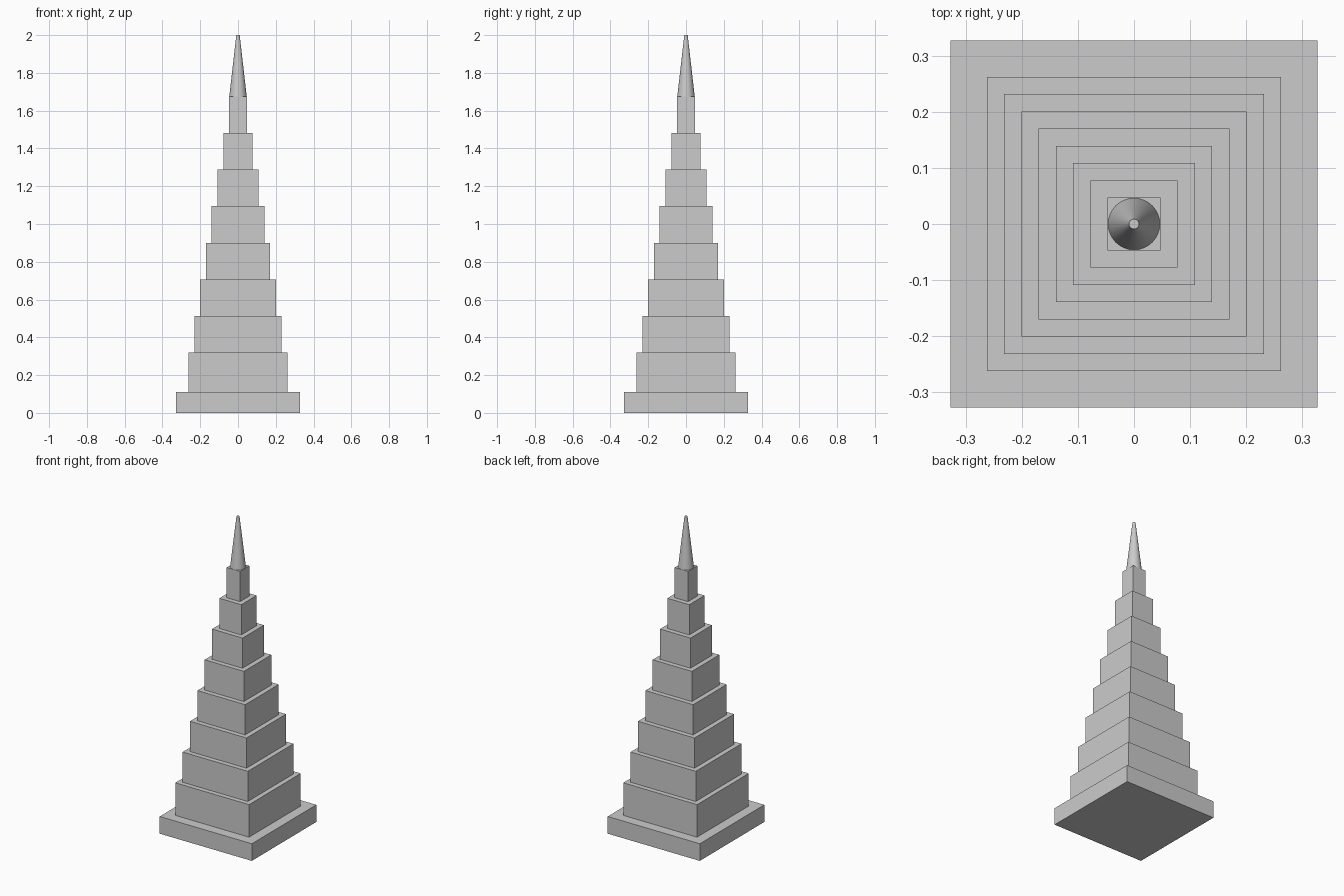
import bpy
import math

if "Cube" in bpy.data.objects:
    bpy.data.objects.remove(bpy.data.objects["Cube"])

stone = bpy.data.materials.new("grey_stone")
stone.diffuse_color = (0.6, 0.6, 0.6, 1.0)
stone.use_nodes = True
stone.node_tree.nodes["Principled BSDF"].inputs["Base Color"].default_value = stone.diffuse_color


def block(name, half, z0, z1):
    """Square block with the given half width, between two heights."""
    bpy.ops.mesh.primitive_cube_add(size=1, location=(0, 0, (z0 + z1) / 2))
    ob = bpy.context.object
    ob.name = name
    ob.scale = (2 * half, 2 * half, z1 - z0)
    bpy.ops.object.transform_apply(location=False, rotation=False, scale=True)
    ob.data.materials.append(stone)


# Wide base plinth
block("base_plinth", 0.327, 0.0, 0.11)

# Eight stepped tiers, each narrower than the one below
TIERS = 8
FIRST_TOP, LAST_TOP = 0.319, 1.676
WIDE, NARROW = 0.262, 0.047
z = 0.11
for i in range(TIERS):
    t = i / (TIERS - 1)
    top = FIRST_TOP + (LAST_TOP - FIRST_TOP) * t
    block(f"tier_{i + 1}", WIDE + (NARROW - WIDE) * t, z, top)
    z = top

# Round tapering spire with a small flat tip
bpy.ops.mesh.primitive_cone_add(vertices=32, radius1=0.046, radius2=0.009,
                                depth=2.0 - z, location=(0, 0, (2.0 + z) / 2))
spire = bpy.context.object
spire.name = "spire"
spire.data.materials.append(stone)
bpy.ops.object.shade_smooth_by_angle(angle=math.radians(30))
